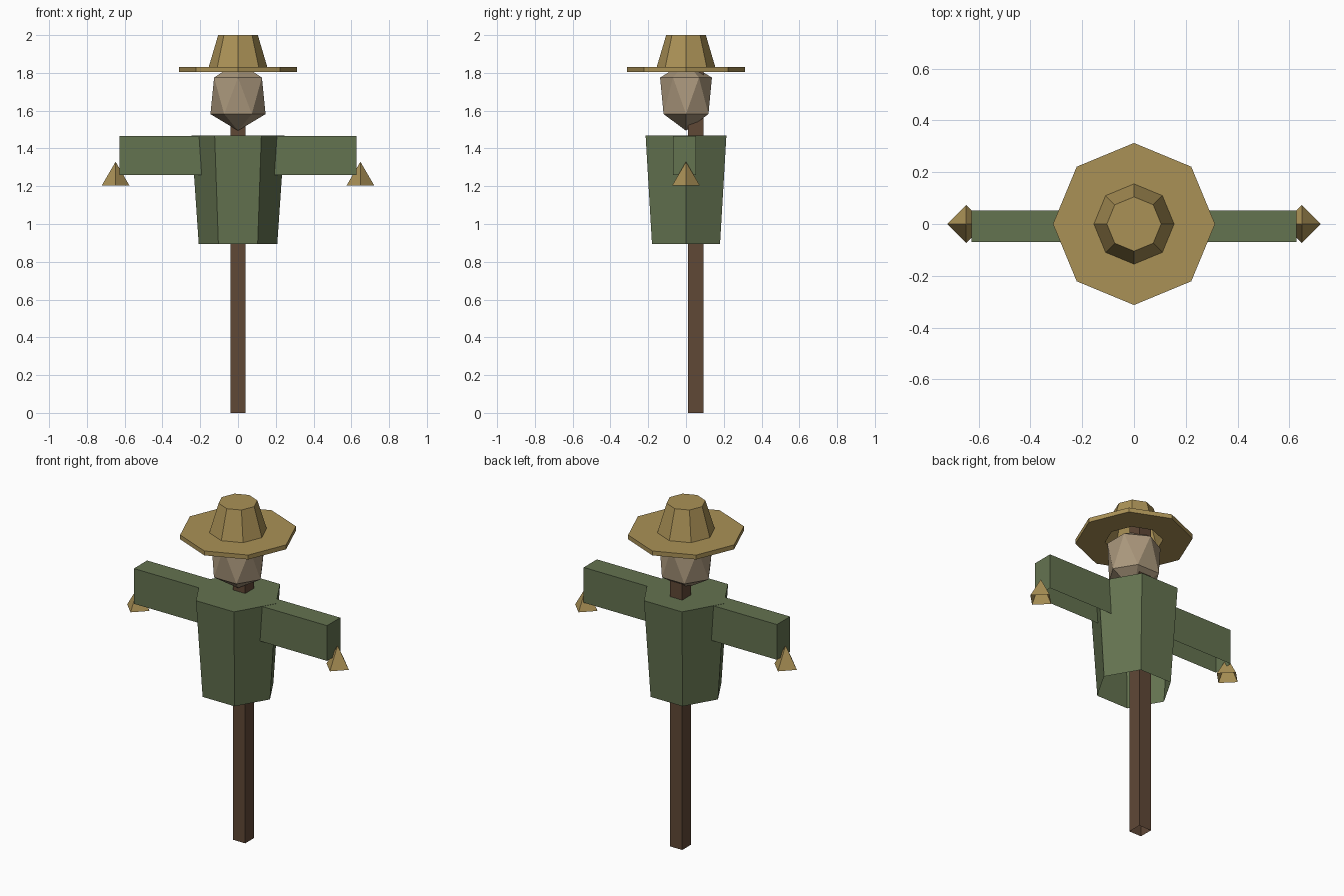
import bpy
import bmesh
import math
from mathutils import Vector

cube = bpy.data.objects.get("Cube")
if cube:
    bpy.data.objects.remove(cube, do_unlink=True)


def material(name, rgb):
    """Flat material from an sRGB colour in 0-255."""
    lin = [((c / 255 + 0.055) / 1.055) ** 2.4 for c in rgb]
    mat = bpy.data.materials.new(name)
    mat.use_nodes = True
    mat.diffuse_color = (*lin, 1)
    mat.node_tree.nodes["Principled BSDF"].inputs["Base Color"].default_value = (*lin, 1)
    return mat


straw = material("straw", (170, 145, 86))
cloth = material("green_cloth", (100, 115, 80))
wood = material("dark_wood", (96, 72, 54))
sack = material("sackcloth", (170, 151, 124))


def ring(sides, radius, z, turn=0.0, x=0.0, squash=1.0):
    """Level polygon of points; turn is a fraction of one side."""
    angles = [(i + turn) * math.tau / sides for i in range(sides)]
    return [Vector((x + radius * math.cos(a), squash * radius * math.sin(a), z)) for a in angles]


def rect(x, y0, y1, z):
    return [Vector(p) for p in ((-x, y0, z), (x, y0, z), (x, y1, z), (-x, y1, z))]


def finish(name, bm, mat):
    mesh = bpy.data.meshes.new(name)
    bm.to_mesh(mesh)
    bm.free()
    mesh.materials.append(mat)
    obj = bpy.data.objects.new(name, mesh)
    bpy.context.collection.objects.link(obj)
    return obj


def loft(name, rings, mat, cap=True):
    """Walls between successive rings, open below, optionally capped on top."""
    bm = bmesh.new()
    loops = [[bm.verts.new(p) for p in r] for r in rings]
    for low, high in zip(loops, loops[1:]):
        n = len(low)
        for i in range(n):
            j = (i + 1) % n
            bm.faces.new((low[i], low[j], high[j], high[i]))
    if cap:
        bm.faces.new(loops[-1])
    return finish(name, bm, mat)


# Post, running up through the head into the hat
loft("post", [rect(0.04, 0.01, 0.092, 0), rect(0.04, 0.01, 0.092, 1.988)], wood)

# Coat: hollow six-sided body and one long sleeve box across it
loft("coat_body", [ring(6, 0.208, 0.895), ring(6, 0.247, 1.468)], cloth)
loft("coat_sleeves", [rect(0.628, -0.07, 0.053, 1.26), rect(0.628, -0.07, 0.053, 1.467)], cloth)

# Straw hands: hollow four-sided cones
for side, label in ((1, "left"), (-1, "right")):
    x = side * 0.648
    loft(label + "_hand", [ring(4, 0.0725, 1.205, x=x), ring(4, 0.001, 1.328, x=x)], straw)

# Head: faceted sack, two offset rings between two points
bm = bmesh.new()
points = ring(6, 0.146, 1.582, squash=0.94) + ring(6, 0.146, 1.775, turn=0.5, squash=0.94)
points += [Vector((0, 0, 1.494)), Vector((0, 0, 1.86))]
for p in points:
    bm.verts.new(p)
bmesh.ops.convex_hull(bm, input=bm.verts)
finish("head", bm, sack)

# Hat: flat ring brim and hollow crown
loft("hat_brim", [ring(8, 0.155, 1.805), ring(8, 0.313, 1.805),
                  ring(8, 0.313, 1.831), ring(8, 0.155, 1.831)], straw, cap=False)
loft("hat_crown", [ring(8, 0.155, 1.805), ring(8, 0.155, 1.831), ring(8, 0.105, 2.0)], straw)
